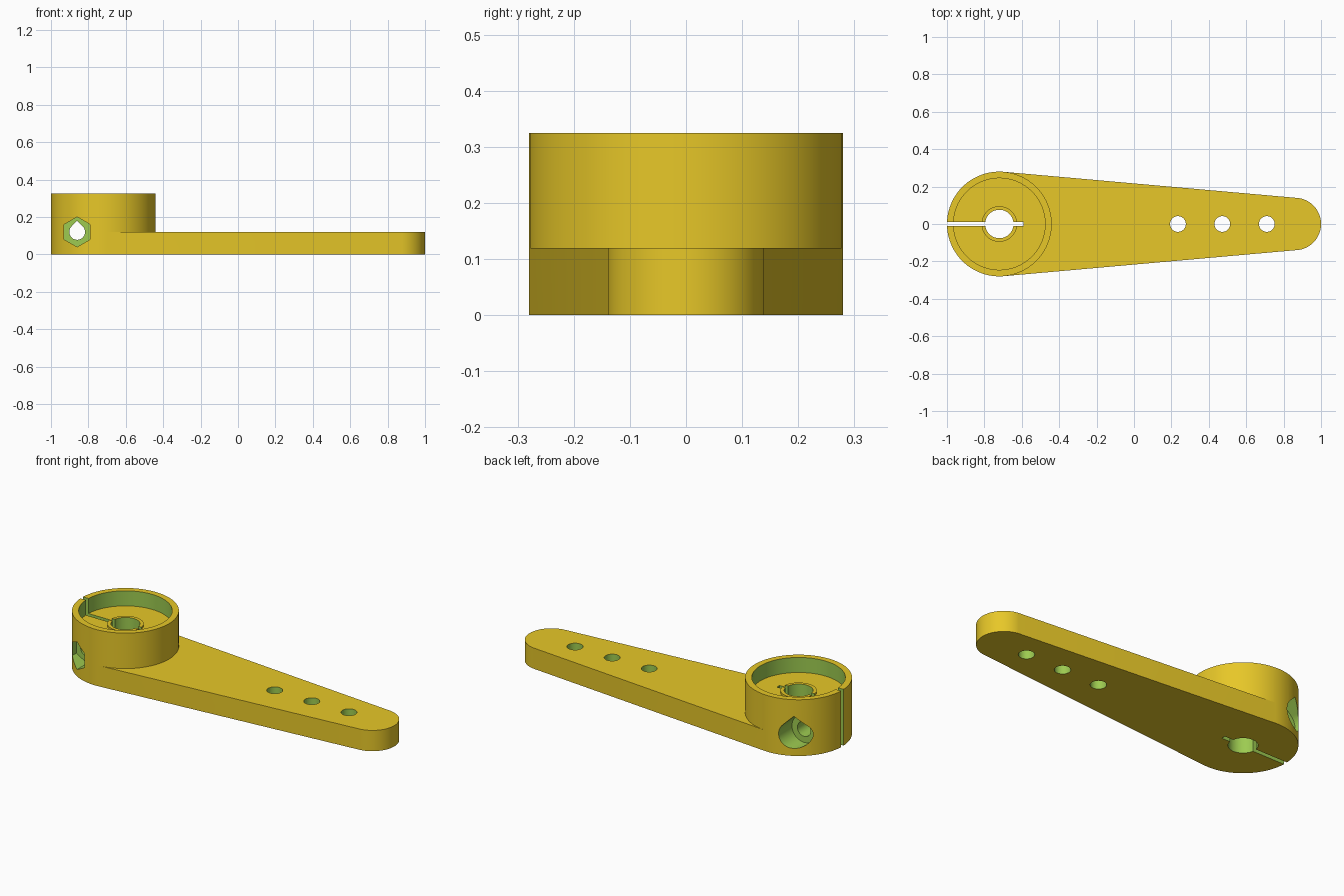
import bpy, bmesh
from math import pi, sin, cos, acos, radians, sqrt

if "Cube" in bpy.data.objects:
    bpy.data.objects.remove(bpy.data.objects["Cube"])

SEG = 96
HUB_X, HUB_R, HUB_H = -0.72, 0.28, 0.325
TIP_X, TIP_R, ARM_H = 0.86, 0.14, 0.12
SCREW_X, SCREW_Z = -0.86, 0.12


def make_material(name, rgb):
    mat = bpy.data.materials.new(name)
    mat.use_nodes = True
    mat.diffuse_color = (*rgb, 1)
    mat.node_tree.nodes["Principled BSDF"].inputs["Base Color"].default_value = (*rgb, 1)
    return mat


yellow = make_material("yellow plastic", (0.947, 0.679, 0.025))
green = make_material("green cut surface", (0.337, 0.597, 0.082))


def finish(bm, name, mats):
    bmesh.ops.recalc_face_normals(bm, faces=bm.faces)
    mesh = bpy.data.meshes.new(name)
    bm.to_mesh(mesh)
    bm.free()
    for m in mats:
        mesh.materials.append(m)
    obj = bpy.data.objects.new(name, mesh)
    bpy.context.collection.objects.link(obj)
    return obj


def prism(name, pts, lo, hi, mat, along_y=False):
    """Extrude a 2D outline along z, or along y for an x-z outline."""
    bm = bmesh.new()
    place = (lambda p, h: (p[0], h, p[1])) if along_y else (lambda p, h: (p[0], p[1], h))
    rings = [[bm.verts.new(place(p, h)) for p in pts] for h in (lo, hi)]
    for ring in rings:
        bm.faces.new(ring)
    n = len(pts)
    for i in range(n):
        j = (i + 1) % n
        bm.faces.new((rings[0][i], rings[0][j], rings[1][j], rings[1][i]))
    return finish(bm, name, [mat])


def circle(x, y, r, n=SEG, start=0.0):
    return [(x + r * cos(start + 2 * pi * i / n), y + r * sin(start + 2 * pi * i / n))
            for i in range(n)]


def teardrop(x, z, r, n=48):
    """Round hole with a 45 degree roof."""
    arc = [3 * pi / 4 + 1.5 * pi * i / n for i in range(n + 1)]
    return [(x + r * cos(a), z + r * sin(a)) for a in arc] + [(x, z + r * sqrt(2))]


def boolean(target, other, operation):
    mod = target.modifiers.new(other.name, 'BOOLEAN')
    mod.operation = operation
    mod.solver = 'EXACT'
    mod.material_mode = 'TRANSFER'
    mod.object = other
    bpy.ops.object.select_all(action='DESELECT')
    target.select_set(True)
    bpy.context.view_layer.objects.active = target
    bpy.ops.object.modifier_apply(modifier=mod.name)
    bpy.data.objects.remove(other)


# Tapered arm: outline wrapped around the hub circle and the tip circle
tangent = acos((HUB_R - TIP_R) / (TIP_X - HUB_X))
k = int(tangent / (2 * pi / SEG))
hub_pts, tip_pts = circle(HUB_X, 0, HUB_R), circle(TIP_X, 0, TIP_R)
outline = [hub_pts[i] for i in range(k + 1, SEG - k)]
outline += [tip_pts[i % SEG] for i in range(SEG - k, SEG + k + 1)]
arm = prism("clamp_arm", outline, 0, ARM_H, yellow)

# Round hub
boolean(arm, prism("hub", hub_pts, 0, HUB_H, yellow), 'UNION')

# Hub recess with a low boss left standing in its floor
bm = bmesh.new()
profile = [(0.095, 0.25), (0.095, 0.238), (0.245, 0.238), (0.245, 0.4)]
rings = [[bm.verts.new((x, y, z)) for x, y in circle(HUB_X, 0, r)] for r, z in profile]
bm.faces.new(rings[0])
bm.faces.new(rings[-1])
for level, (a, b) in enumerate(zip(rings, rings[1:])):
    for i in range(SEG):
        j = (i + 1) % SEG
        face = bm.faces.new((a[i], a[j], b[j], b[i]))
        face.material_index = 1 if level == 2 else 0
boolean(arm, finish(bm, "recess", [yellow, green]), 'DIFFERENCE')

# Shaft bore and the three linkage holes
for x, r in ((HUB_X, 0.076), (0.235, 0.042), (0.472, 0.042), (0.71, 0.042)):
    boolean(arm, prism("hole", circle(x, 0, r, 48), -0.1, 0.5, green), 'DIFFERENCE')

# Clamping slit
slit = [(-1.1, -0.012), (-0.59, -0.012), (-0.59, 0.012), (-1.1, 0.012)]
boolean(arm, prism("slit", slit, -0.1, 0.5, green), 'DIFFERENCE')

# Clamp screw: through hole, nut pocket at the front, head pocket at the back
screw_cuts = (
    ("screw_hole", teardrop(SCREW_X, SCREW_Z, 0.042), -0.4, 0.4),
    ("nut_pocket", circle(SCREW_X, SCREW_Z, 0.08, 6, pi / 2), -0.4, -0.15),
    ("head_pocket", teardrop(SCREW_X, SCREW_Z, 0.077), 0.15, 0.4),
)
for name, pts, lo, hi in screw_cuts:
    boolean(arm, prism(name, pts, lo, hi, green, along_y=True), 'DIFFERENCE')

bpy.ops.object.shade_smooth_by_angle(angle=radians(30))
